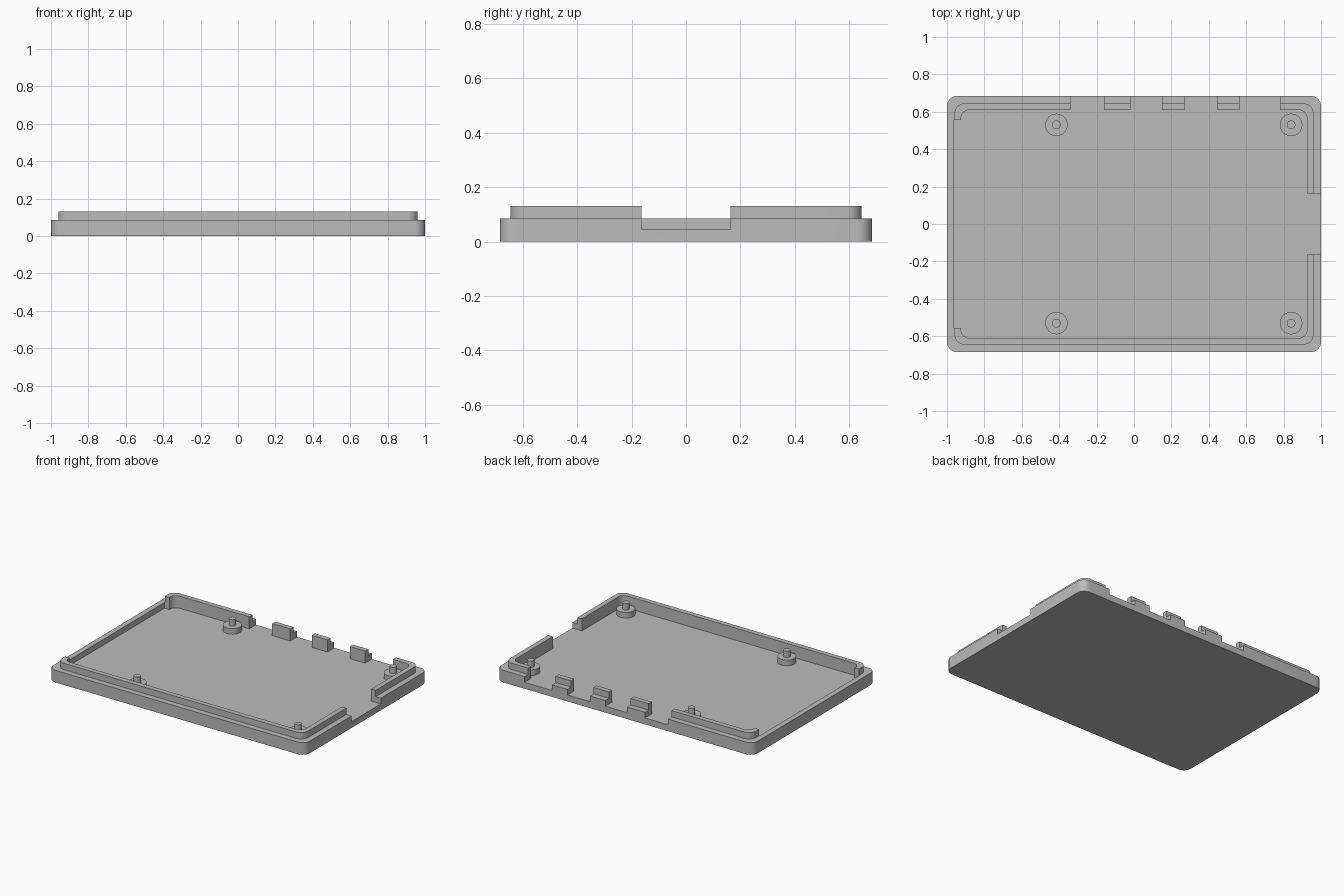
import bpy
import bmesh
import math
from mathutils import Vector

cube = bpy.data.objects.get("Cube")
if cube:
    bpy.data.objects.remove(cube, do_unlink=True)

grey = bpy.data.materials.new("plain grey")
grey.use_nodes = True
colour = (0.5, 0.5, 0.5, 1)
grey.diffuse_color = colour
grey.node_tree.nodes["Principled BSDF"].inputs["Base Color"].default_value = colour

FLOOR, RIM, TOP = 0.045, 0.085, 0.13


def outline(corners, steps=8):
    """Turn (x, y, radius) corners into a closed path with rounded corners."""
    path = []
    for i, (x, y, r) in enumerate(corners):
        p = Vector((x, y))
        if not r:
            path.append(p)
            continue
        d1 = (Vector(corners[i - 1][:2]) - p).normalized()
        d2 = (Vector(corners[(i + 1) % len(corners)][:2]) - p).normalized()
        centre = p + r * (d1 + d2)
        for k in range(steps + 1):
            t = math.pi / 2 * k / steps
            path.append(centre - r * (d2 * math.cos(t) + d1 * math.sin(t)))
    return path


def rectangle(x, y, r):
    return [(-x, -y, r), (x, -y, r), (x, y, r), (-x, y, r)]


def prism(name, path, z0, z1):
    bm = bmesh.new()
    base = bm.faces.new([bm.verts.new((p.x, p.y, z0)) for p in path])
    moved = bmesh.ops.extrude_face_region(bm, geom=[base], use_keep_orig=True)["geom"]
    verts = [g for g in moved if isinstance(g, bmesh.types.BMVert)]
    bmesh.ops.translate(bm, verts=verts, vec=(0, 0, z1 - z0))
    bmesh.ops.recalc_face_normals(bm, faces=bm.faces)
    mesh = bpy.data.meshes.new(name)
    bm.to_mesh(mesh)
    bm.free()
    mesh.materials.append(grey)
    obj = bpy.data.objects.new(name, mesh)
    bpy.context.collection.objects.link(obj)
    return obj


def select(obj):
    bpy.ops.object.select_all(action="DESELECT")
    obj.select_set(True)
    bpy.context.view_layer.objects.active = obj


def combine(target, other, operation):
    other.hide_render = True
    mod = target.modifiers.new(operation.lower(), "BOOLEAN")
    mod.operation = operation
    mod.solver = "EXACT"
    mod.object = other
    select(target)
    bpy.ops.object.modifier_apply(modifier=mod.name)
    bpy.data.objects.remove(other, do_unlink=True)


def smooth(obj):
    select(obj)
    bpy.ops.object.shade_smooth_by_angle(angle=math.radians(30))


# Tray body with a stepped lip
tray = prism("tray", outline(rectangle(1, 0.685, 0.055)), 0, RIM)
lip = prism("lip", outline(rectangle(0.96, 0.645, 0.055)), FLOOR / 2, TOP)
combine(tray, lip, "UNION")

# Pocket footprint, running out through the side and back wall openings
IX, IY, R = 0.925, 0.61, 0.045
footprint = [(-0.962, -0.557, 0), (-IX, -0.557, 0), (-IX, -IY, R), (IX, -IY, R)]
footprint += [(IX, -0.163, 0), (1.1, -0.163, 0), (1.1, 0.163, 0), (IX, 0.163, 0)]
footprint += [(IX, IY, R)]
for right, left in ((0.78, 0.565), (0.445, 0.27), (0.15, -0.02), (-0.16, -0.34)):
    footprint += [(right, IY, 0), (right, 0.8, 0), (left, 0.8, 0), (left, IY, 0)]
footprint += [(-IX, IY, R), (-IX, 0.557, 0), (-0.962, 0.557, 0)]
combine(tray, prism("pocket_cutter", outline(footprint), FLOOR, 0.2), "DIFFERENCE")
smooth(tray)

# Standoffs with locating pins
for side, x in (("right", -0.415), ("left", 0.84)):
    for end, y in (("front", -0.53), ("back", 0.53)):
        for part, radius, top in (("standoff", 0.06, RIM), ("pin", 0.023, TOP)):
            depth = top - FLOOR / 2
            bpy.ops.mesh.primitive_cylinder_add(
                vertices=32, radius=radius, depth=depth,
                location=(x, y, top - depth / 2))
            post = bpy.context.object
            post.name = f"{end}_{side}_{part}"
            post.data.materials.append(grey)
            smooth(post)
